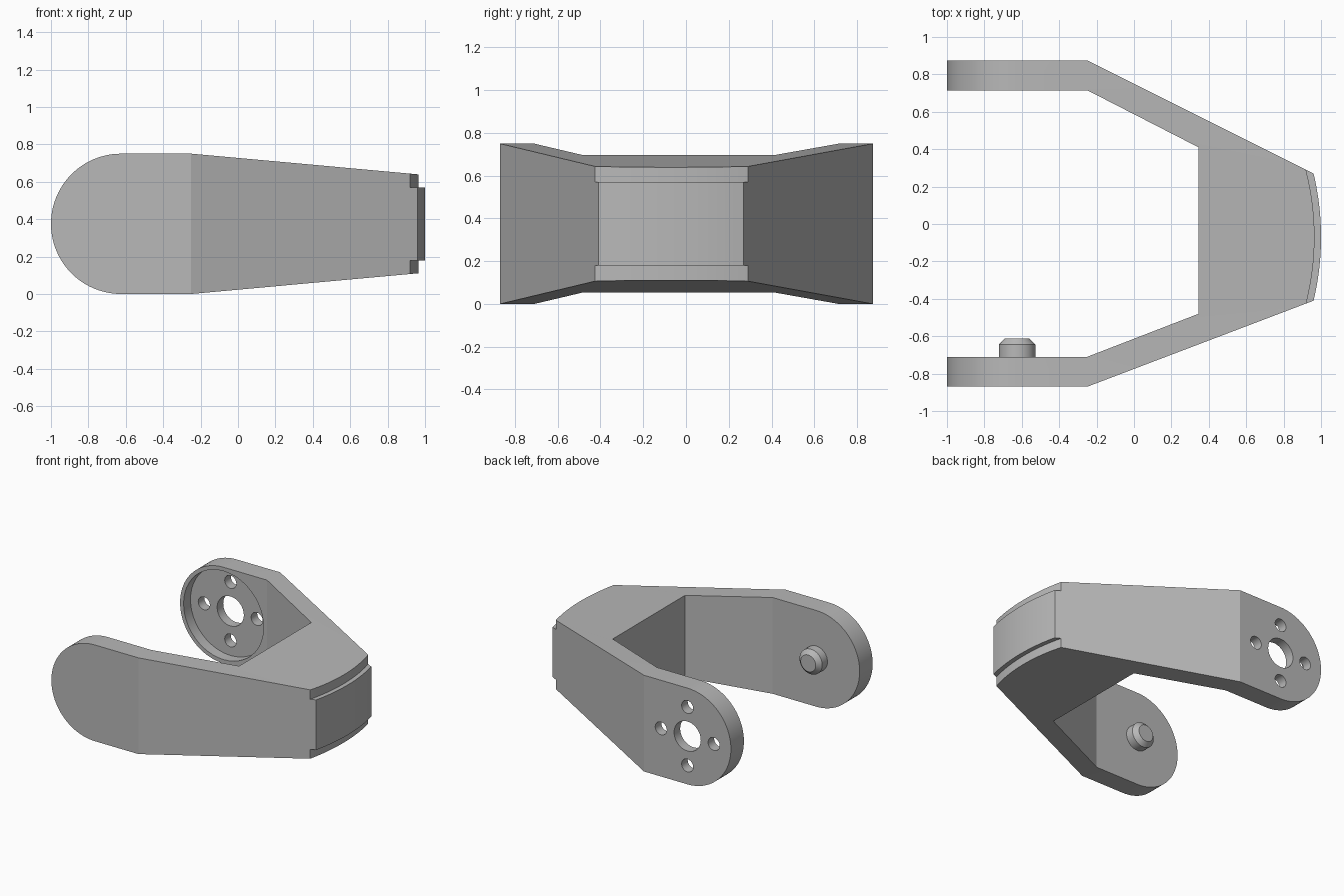
import bpy, bmesh, math
from mathutils import Matrix

cube = bpy.data.objects.get("Cube")
if cube:
    bpy.data.objects.remove(cube, do_unlink=True)

grey = bpy.data.materials.new("plain grey")
grey.use_nodes = True
grey.diffuse_color = (0.48, 0.48, 0.48, 1)
grey.node_tree.nodes["Principled BSDF"].inputs["Base Color"].default_value = grey.diffuse_color

PIVOT_X, PIVOT_Z, END_R = -0.625, 0.375, 0.375
NOSE_R, NOSE_Y = 1.465, -0.07
NOSE_X = 1 - NOSE_R


def make_object(name, bm):
    bmesh.ops.recalc_face_normals(bm, faces=bm.faces)
    mesh = bpy.data.meshes.new(name)
    bm.to_mesh(mesh)
    bm.free()
    mesh.materials.append(grey)
    obj = bpy.data.objects.new(name, mesh)
    bpy.context.collection.objects.link(obj)
    return obj


def prism(name, outline, axis, low, high):
    """Extrude an outline along z (outline in x, y) or y (outline in x, z)."""
    bm = bmesh.new()
    place = (lambda a, b: (a, b, low)) if axis == "z" else (lambda a, b: (a, low, b))
    face = bm.faces.new([bm.verts.new(place(a, b)) for a, b in outline])
    step = (0, 0, high - low) if axis == "z" else (0, high - low, 0)
    top = bmesh.ops.extrude_face_region(bm, geom=[face])["geom"]
    bmesh.ops.translate(bm, vec=step, verts=[v for v in top if isinstance(v, bmesh.types.BMVert)])
    return make_object(name, bm)


def arc(cx, cy, r, start, end, count):
    angles = [start + (end - start) * i / count for i in range(count + 1)]
    return [(cx + r * math.cos(a), cy + r * math.sin(a)) for a in angles]


def add_cone(bm, x, z, y0, y1, r0, r1):
    # Round section running from y0 to y1
    turn = Matrix.Translation((x, (y0 + y1) / 2, z)) @ Matrix.Rotation(-math.pi / 2, 4, "X")
    bmesh.ops.create_cone(bm, cap_ends=True, segments=48, radius1=r0, radius2=r1,
                          depth=y1 - y0, matrix=turn)


def cylinder(name, x, z, y0, y1, r):
    bm = bmesh.new()
    add_cone(bm, x, z, y0, y1, r, r)
    return make_object(name, bm)


def combine(obj, tool, operation):
    tool.hide_render = True
    mod = obj.modifiers.new("cut", "BOOLEAN")
    mod.operation, mod.solver, mod.object = operation, "EXACT", tool
    bpy.context.view_layer.objects.active = obj
    bpy.ops.object.modifier_apply(modifier=mod.name)
    bpy.data.objects.remove(tool, do_unlink=True)


def smooth(obj):
    bpy.ops.object.select_all(action="DESELECT")
    obj.select_set(True)
    bpy.context.view_layer.objects.active = obj
    bpy.ops.object.shade_smooth_by_angle(angle=math.radians(12))


# Fork seen from above: two arms, bridge and curved nose
half = math.asin(0.34 / NOSE_R)
plan = [(-1.1, -0.87), (-0.25, -0.87)]
plan += arc(NOSE_X, NOSE_Y, NOSE_R, -half, half, 24)
plan += [(-0.25, 0.875), (-1.1, 0.875), (-1.1, 0.715), (-0.25, 0.715),
         (0.345, 0.41), (0.345, -0.48), (-0.25, -0.71), (-1.1, -0.71)]
fork = prism("fork_bracket", plan, "z", -0.1, 0.85)

# Side profile: round arm ends and a taper toward the nose
side = arc(PIVOT_X, PIVOT_Z, END_R, math.pi / 2, math.pi * 1.5, 48)
side += [(-0.25, 0), (1.1, 0.123), (1.1, 0.627), (-0.25, 0.75)]
combine(fork, prism("side_profile", side, "y", -1.2, 1.2), "INTERSECT")

# Steps above and below the raised nose band
step = arc(NOSE_X, NOSE_Y, NOSE_R - 0.035, -0.3, 0.3, 32)
step += arc(NOSE_X, NOSE_Y, NOSE_R + 0.2, 0.3, -0.3, 8)
for low, high in ((-0.2, 0.18), (0.57, 1)):
    combine(fork, prism("nose_step", step, "z", low, high), "DIFFERENCE")

# Round recess, centre bore and four screw holes in the back arm
combine(fork, cylinder("recess", PIVOT_X, PIVOT_Z, 0.6, 0.8, 0.345), "DIFFERENCE")
combine(fork, cylinder("bore", PIVOT_X, PIVOT_Z, 0.6, 1, 0.115), "DIFFERENCE")
for dx, dz in ((1, 0), (-1, 0), (0, 1), (0, -1)):
    hole = cylinder("screw_hole", PIVOT_X + dx * 0.228, PIVOT_Z + dz * 0.228, 0.6, 1, 0.05)
    combine(fork, hole, "DIFFERENCE")
smooth(fork)

# Chamfered pivot pin on the front arm
bm = bmesh.new()
add_cone(bm, PIVOT_X, PIVOT_Z, -0.73, -0.645, 0.098, 0.098)
add_cone(bm, PIVOT_X, PIVOT_Z, -0.645, -0.612, 0.098, 0.065)
seam = [f for f in bm.faces if len(f.verts) > 4 and abs(f.calc_center_median().y + 0.645) < 0.001]
bmesh.ops.delete(bm, geom=seam, context="FACES_ONLY")
bmesh.ops.remove_doubles(bm, verts=bm.verts, dist=0.0005)
smooth(make_object("pivot_pin", bm))
